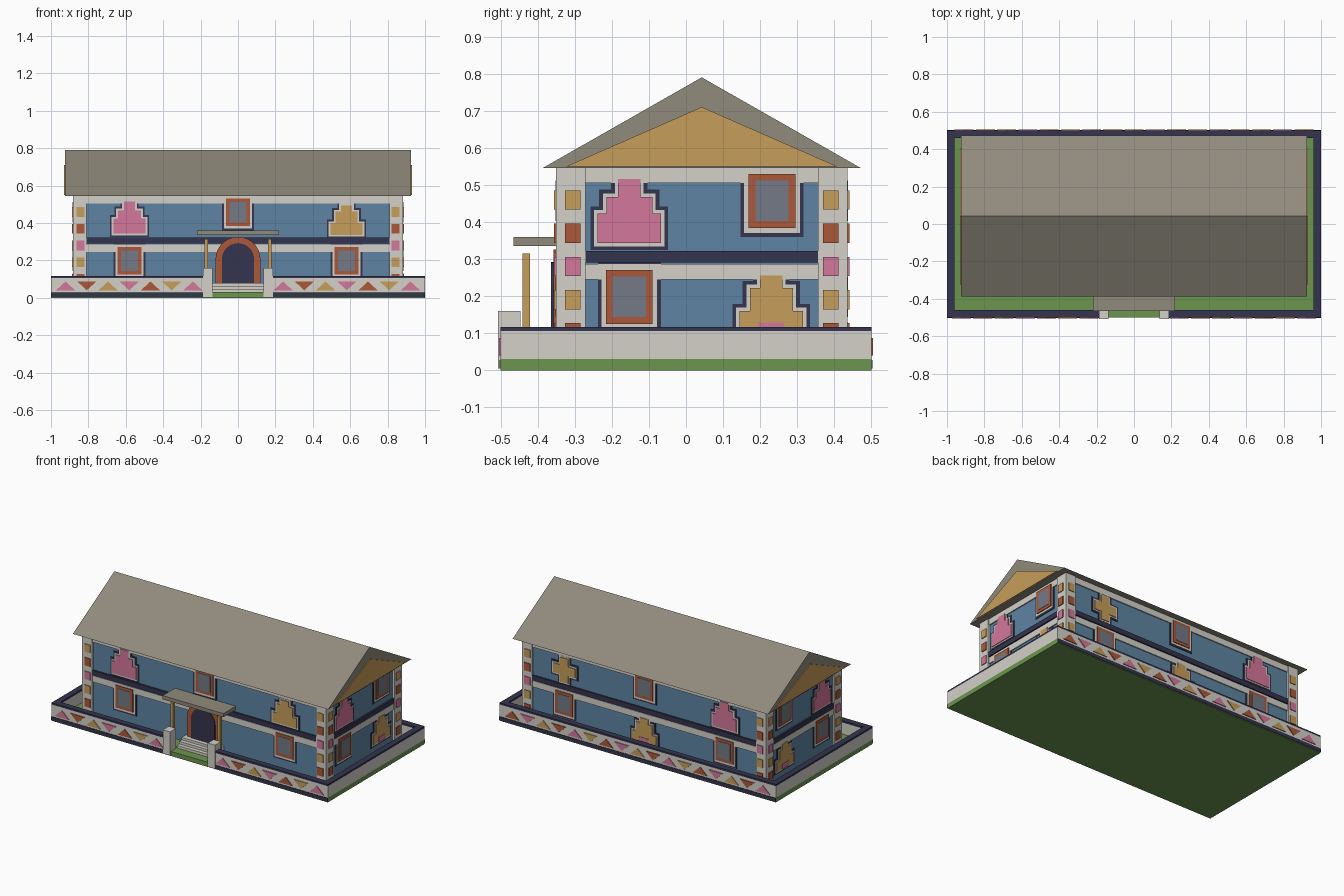
import bpy, bmesh, math
from mathutils import Vector

if "Cube" in bpy.data.objects:
    bpy.data.objects.remove(bpy.data.objects["Cube"])


def srgb(r, g, b):
    lin = [((c / 255 + 0.055) / 1.055) ** 2.4 for c in (r, g, b)]
    return (*lin, 1.0)


COLOURS = {
    "white": (212, 209, 201), "navy": (52, 52, 78), "blue": (94, 132, 162),
    "pink": (212, 119, 155), "ochre": (199, 157, 90), "rust": (172, 89, 57),
    "glass_grey": (115, 122, 134), "green": (108, 150, 79), "roof_grey": (145, 139, 124),
}
MATS = {}
for key, rgb in COLOURS.items():
    MATS[key] = bpy.data.materials.new(key)
    MATS[key].diffuse_color = srgb(*rgb)

CY = 0.0425            # house centre in y
HX, HY = 0.870, 0.380  # half size of the house walls


def prism(name, poly, place, d0, d1, mat):
    """Extrude a 2D outline between two depths; place maps (u, z, depth) to space."""
    bm = bmesh.new()
    a = [bm.verts.new(place(u, z, d0)) for u, z in poly]
    b = [bm.verts.new(place(u, z, d1)) for u, z in poly]
    bm.faces.new(a)
    bm.faces.new(b[::-1])
    n = len(poly)
    for i in range(n):
        bm.faces.new((a[i], a[(i + 1) % n], b[(i + 1) % n], b[i]))
    bmesh.ops.recalc_face_normals(bm, faces=bm.faces)
    me = bpy.data.meshes.new(name)
    bm.to_mesh(me)
    bm.free()
    me.materials.append(MATS[mat])
    ob = bpy.data.objects.new(name, me)
    bpy.context.collection.objects.link(ob)
    return ob


def rect(u0, u1, z0, z1):
    return [(u0, z0), (u1, z0), (u1, z1), (u0, z1)]


def box(name, x0, x1, y0, y1, z0, z1, mat):
    return prism(name, rect(x0, x1, z0, z1), lambda u, z, d: Vector((u, d, z)), y0, y1, mat)


# Wall frames: u runs along the wall, depth grows outwards
SIDES = {
    "front": lambda u, z, d: Vector((u, CY - HY - d, z)),
    "back": lambda u, z, d: Vector((u, CY + HY + d, z)),
    "right": lambda u, z, d: Vector((HX + d, u, z)),
    "left": lambda u, z, d: Vector((-HX - d, u, z)),
}


def stepped(u, base, tiers, o):
    """Symmetric stepped outline from (half width, top) tiers, grown by o."""
    right, z = [], base - o
    for i, (w, top) in enumerate(tiers):
        grow = o if i + 1 == len(tiers) or tiers[i + 1][0] < w else -o
        right.append((w + o, z))
        z = base + top + grow
        right.append((w + o, z))
    return [(u + w, z) for w, z in right] + [(u - w, z) for w, z in reversed(right)]


TALL = [(0.086, 0.08), (0.062, 0.125), (0.03, 0.173)]
WIDE = [(0.086, 0.063), (0.058, 0.125), (0.03, 0.158)]
CROSS = [(0.03, 0.05), (0.08, 0.11), (0.03, 0.16)]


def motif(side, u, base, tiers, mat, inner=None):
    f = SIDES[side]
    prism(side + "_motif_shadow", stepped(u, base, tiers, 0.019), f, -0.01, 0.004, "navy")
    prism(side + "_motif_border", stepped(u, base, tiers, 0.009), f, -0.01, 0.0065, "white")
    prism(side + "_motif", stepped(u, base, tiers, 0), f, -0.01, 0.011, mat)
    if inner:
        prism(side + "_motif_centre", rect(u - 0.034, u + 0.034, base, base + 0.032), f, 0, 0.014, inner)


def window(side, u, zc):
    f = SIDES[side]
    for part, w, h, d, mat in (("shadow", 0.085, 0.097, 0.004, "navy"),
                               ("border", 0.075, 0.087, 0.0065, "white"),
                               ("frame", 0.063, 0.073, 0.012, "rust"),
                               ("pane", 0.045, 0.055, 0.014, "glass_grey")):
        prism(f"{side}_window_{part}", rect(u - w, u + w, zc - h, zc + h), f, -0.01, d, mat)


# Ground and house walls
box("ground", -1, 1, -0.5, 0.5, 0, 0.03, "green")
box("house_walls", -HX, HX, CY - HY, CY + HY, 0.02, 0.56, "blue")

# Horizontal bands on every wall
for side, f in SIDES.items():
    c, h = (0, HX) if side in ("front", "back") else (CY, HY)
    for name, z0, z1, d, mat in (("top_band", 0.505, 0.55, 0.007, "white"),
                                 ("floor_band", 0.29, 0.322, 0.011, "navy"),
                                 ("middle_band", 0.245, 0.286, 0.007, "white")):
        prism(f"{side}_{name}", rect(c - h, c + h, z0, z1), f, -0.01, d, mat)

# White corner pillars with coloured squares
SQUARES = ["rust", "ochre", "pink", "rust", "ochre"]
for sx in (-1, 1):
    for sy in (-1, 1):
        xs = sorted((sx * 0.81, sx * (HX + 0.013)))
        ys = sorted((CY + sy * 0.313, CY + sy * (HY + 0.013)))
        box("corner_pillar", *xs, *ys, 0.02, 0.55, "white")
        for i, mat in enumerate(SQUARES):
            z = 0.101 + i * 0.0895
            for side, u in (("front" if sy < 0 else "back", sx * 0.842),
                            ("right" if sx > 0 else "left", CY + sy * 0.3475)):
                prism("corner_square", rect(u - 0.021, u + 0.021, z - 0.026, z + 0.026),
                      SIDES[side], 0, 0.018, mat)

# Windows and stepped motifs
for side in ("front", "back"):
    window(side, 0, 0.457)
    for u in (-0.58, 0.58):
        window(side, u, 0.198)
    motif(side, -0.58, 0.343, TALL, "pink")
motif("front", 0.58, 0.336, WIDE, "ochre")
motif("back", 0.58, 0.335, CROSS, "ochre")
motif("back", 0, 0.097, WIDE, "ochre", "pink")
for side in ("left", "right"):
    window(side, 0.232, 0.457)
    window(side, -0.153, 0.198)
    motif(side, -0.153, 0.343, TALL, "pink")
    motif(side, 0.23, 0.097, WIDE, "ochre", "pink")

# Gable roof with coloured gable ends
end = lambda u, z, d: Vector((d, u, z))
prism("roof", [(CY - 0.43, 0.545), (CY + 0.43, 0.545), (CY, 0.79)], end, -0.924, 0.924, "roof_grey")
for s in (-1, 1):
    prism("gable_panel", [(CY - 0.365, 0.55), (CY + 0.365, 0.55), (CY, 0.71)], end,
          s * 0.92, s * 0.929, "ochre")


# Arched door
def arch(r, z0, zc, n=16):
    return [(-r, z0)] + [(-r * math.cos(math.pi * i / n), zc + r * math.sin(math.pi * i / n))
                         for i in range(n + 1)] + [(r, z0)]


prism("door_surround", arch(0.12, 0.03, 0.206), SIDES["front"], -0.01, 0.02, "rust")
prism("door", arch(0.086, 0.03, 0.206), SIDES["front"], 0, 0.026, "navy")

# Steps, canopy and posts
for i, (y, z) in enumerate(((-0.44, 0.047), (-0.415, 0.064), (-0.39, 0.08))):
    box(f"step_{i + 1}", -0.135, 0.135, y, -0.33, 0.02, z, "white")
box("canopy", -0.22, 0.22, -0.465, -0.33, 0.335, 0.359, "roof_grey")
for s in (-1, 1):
    box("canopy_post", s * 0.17 - 0.01, s * 0.17 + 0.01, -0.441, -0.421, 0.02, 0.315, "ochre")
    box("gate_pillar", s * 0.162 - 0.026, s * 0.162 + 0.026, -0.507, -0.447, 0.005, 0.16, "white")


# Garden wall: body and cap per run
def garden_wall(name, x0, x1, y0, y1):
    box(name, x0, x1, y0, y1, 0.025, 0.106, "white")
    box(name + "_cap", x0, x1, y0, y1, 0.105, 0.117, "navy")


garden_wall("wall_left", -1, -0.96, -0.5, 0.5)
garden_wall("wall_right", 0.96, 1, -0.5, 0.5)
garden_wall("wall_back", -0.96, 0.96, 0.46, 0.5)
garden_wall("wall_front_left", -0.96, -0.16, -0.5, -0.46)
garden_wall("wall_front_right", 0.16, 0.96, -0.5, -0.46)
box("back_base_strip", -1, 1, 0.499, 0.503, 0.005, 0.028, "navy")
box("front_base_strip_left", -1, -0.17, -0.503, -0.499, 0.005, 0.028, "navy")
box("front_base_strip_right", 0.17, 1, -0.503, -0.499, 0.005, 0.028, "navy")

# Row of alternating triangles on the garden wall
TRI = ["pink", "rust", "ochre"]


def triangles(start, count, sign):
    place = lambda u, z, d: Vector((u, sign * d, z))
    for i in range(count):
        u = start + i * 0.1135
        lo, hi = (0.04, 0.087) if i % 2 == 0 else (0.087, 0.04)
        prism("wall_triangle", [(u - 0.051, lo), (u + 0.051, lo), (u, hi)], place, 0.495, 0.505, TRI[i % 3])


triangles(-0.922, 7, -1)
triangles(0.241, 7, -1)
triangles(-0.908, 17, 1)

for m in bpy.data.materials:
    if m.users and not m.is_grease_pencil:
        m.use_nodes = True
        m.node_tree.nodes["Principled BSDF"].inputs["Base Color"].default_value = m.diffuse_color
